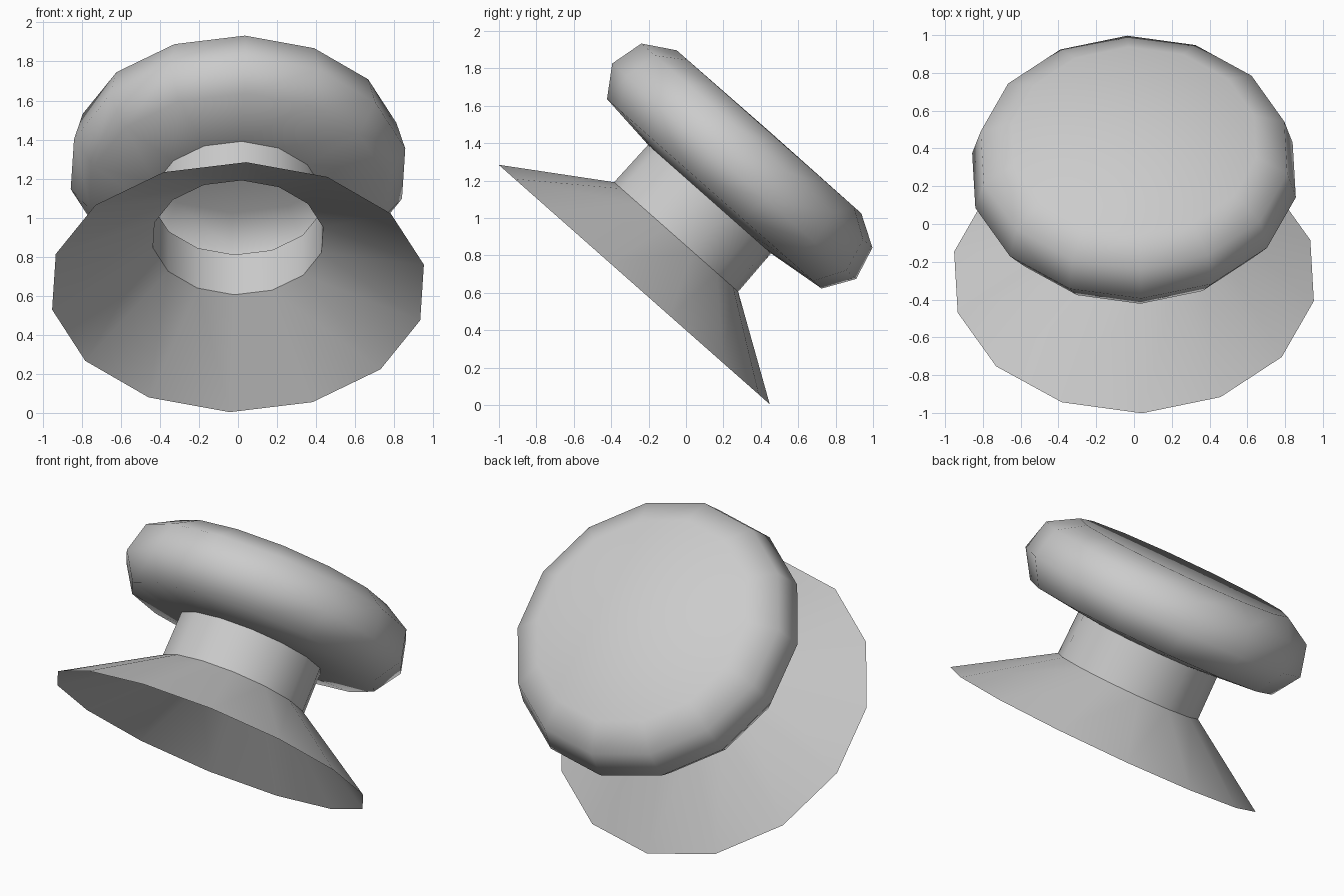
import bpy, bmesh, math
from mathutils import Matrix

if "Cube" in bpy.data.objects:
    bpy.data.objects.remove(bpy.data.objects["Cube"])

SIDES = 14
TILT = math.radians(41.45)
START = math.radians(92.5)
# Tilted axis running through the middle of the open base
FRAME = Matrix.Translation((0, -0.277, 0.644)) @ Matrix.Rotation(-TILT, 4, 'X')

grey = bpy.data.materials.new("plain_grey")
grey.diffuse_color = (0.6, 0.6, 0.6, 1)
grey.use_nodes = True
grey.node_tree.nodes["Principled BSDF"].inputs["Base Color"].default_value = grey.diffuse_color


def lathe(name, profile):
    """Spin (radius, height) points, listed bottom to top, into a smooth shell."""
    bm = bmesh.new()
    rings = []
    for r, h in profile:
        if r == 0:
            rings.append([bm.verts.new((0, 0, h))] * SIDES)
            continue
        angles = [START + 2 * math.pi * i / SIDES for i in range(SIDES)]
        rings.append([bm.verts.new((r * math.cos(a), r * math.sin(a), h)) for a in angles])
    for low, high in zip(rings, rings[1:]):
        for i in range(SIDES):
            j = (i + 1) % SIDES
            corners = [low[i], low[j], high[j], high[i]]
            face = bm.faces.new(list(dict.fromkeys(corners)))
            face.smooth = True
    bm.transform(FRAME)
    mesh = bpy.data.meshes.new(name)
    bm.to_mesh(mesh)
    bm.free()
    mesh.materials.append(grey)
    obj = bpy.data.objects.new(name, mesh)
    bpy.context.collection.objects.link(obj)
    return obj


# Hollow flared base, open underneath
lathe("flared_base", [(0.968, 0), (0.443, 0.339)])
# Open tube joining base and knob
lathe("neck", [(0.443, 0.339), (0.439, 0.609)])
# Hollow rounded knob with a flat top
lathe("knob", [(0.439, 0.609), (0.766, 0.647), (0.871, 0.808),
               (0.825, 0.991), (0.659, 1.089), (0, 1.092)])
